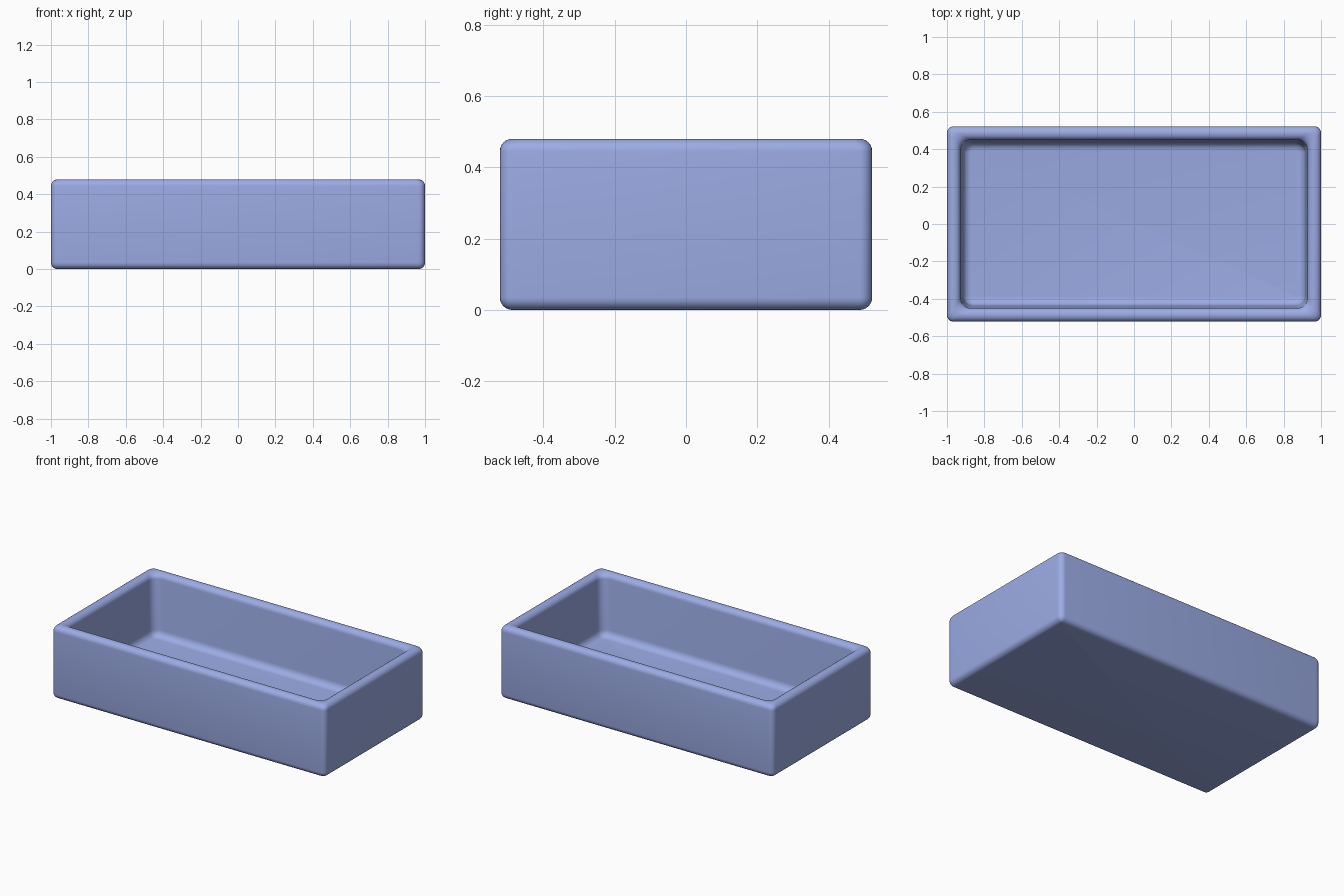
import bpy, bmesh, math

if "Cube" in bpy.data.objects:
    bpy.data.objects.remove(bpy.data.objects["Cube"])

HX, HY, H = 1.0, 0.522, 0.48   # outer half sizes and height
R, N = 0.035, 6                # edge radius, arc steps
FLOOR, FILLET = 0.075, 0.045   # inner floor height and its fillet
TOP_IN, LOW_IN = 0.072, 0.085  # inner wall inset at the rim and above the fillet


def ring(bm, inset, z, r):
    """Rounded rectangle loop."""
    verts = []
    for q, (sx, sy) in enumerate(((1, 1), (-1, 1), (-1, -1), (1, -1))):
        cx, cy = sx * (HX - inset - r), sy * (HY - inset - r)
        for k in range(N + 1):
            a = math.pi / 2 * (q + k / N)
            verts.append(bm.verts.new((cx + r * math.cos(a), cy + r * math.sin(a), z)))
    return verts


# Section (inset, height, corner radius): underside, outside, rim, inside, floor
steps = [(1 - math.cos(k / N * math.pi / 2), 1 - math.sin(k / N * math.pi / 2))
         for k in range(N + 1)]
section = [(R * c, R * s, max(R * (1 - c), 0.002)) for c, s in reversed(steps)]
section += [(R * c, H - R * s, R) for c, s in steps]
section += [(TOP_IN - R * c, H - R * s, R + 0.02 * (1 - c)) for c, s in reversed(steps)]
section += [(LOW_IN + FILLET * c, FLOOR + FILLET * s, 0.055 - FILLET * c) for c, s in steps]

bm = bmesh.new()
rings = [ring(bm, *s) for s in section]
for a, b in zip(rings, rings[1:]):
    n = len(a)
    for k in range(n):
        bm.faces.new((a[k], a[(k + 1) % n], b[(k + 1) % n], b[k]))
# Underside and tray floor
bm.faces.new(list(reversed(rings[0])))
bm.faces.new(rings[-1])
bmesh.ops.recalc_face_normals(bm, faces=bm.faces)

mesh = bpy.data.meshes.new("tray")
bm.to_mesh(mesh)
bm.free()
tray = bpy.data.objects.new("tray", mesh)
bpy.context.collection.objects.link(tray)

# Blue finish
blue = bpy.data.materials.new("soft_blue")
blue.diffuse_color = (0.33, 0.41, 0.78, 1)
blue.use_nodes = True
blue.node_tree.nodes["Principled BSDF"].inputs["Base Color"].default_value = blue.diffuse_color
mesh.materials.append(blue)

bpy.context.view_layer.objects.active = tray
tray.select_set(True)
bpy.ops.object.shade_smooth_by_angle(angle=math.radians(40))
